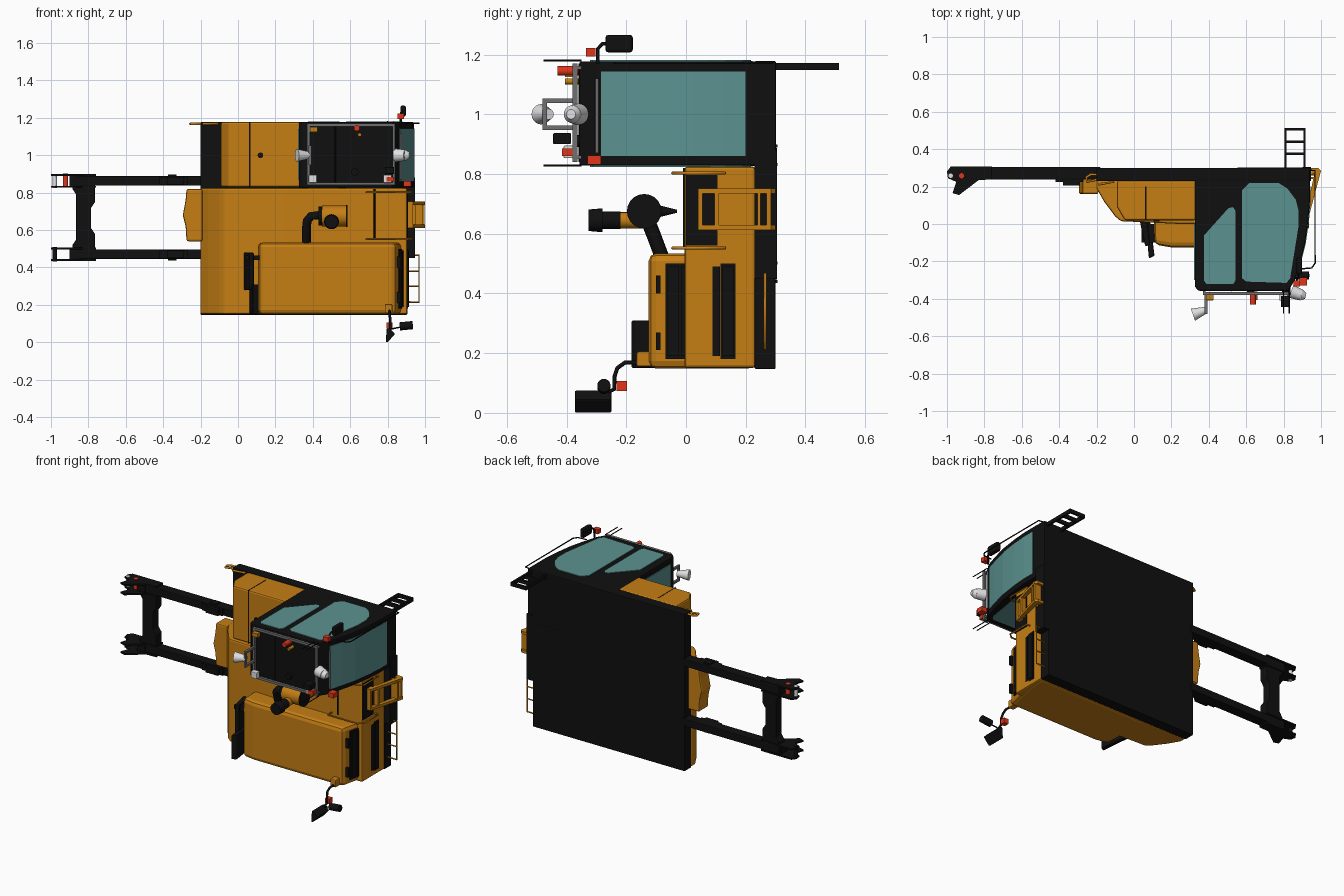
import bpy, bmesh, math
from mathutils import Vector

def mat(name, r, g, b):
    m = bpy.data.materials.new(name)
    m.diffuse_color = (r, g, b, 1)
    return m

ORANGE = mat("machine orange", 0.56, 0.21, 0.007)
BLACK = mat("black", 0.005, 0.005, 0.005)
GLASS = mat("teal glass", 0.105, 0.29, 0.28)
GREY = mat("grey metal", 0.16, 0.16, 0.16)
WHITE = mat("lamp white", 0.75, 0.75, 0.77)
RED = mat("signal red", 0.75, 0.035, 0.01)

def finish(name, bm, m, bevel=0, smooth=False):
    bmesh.ops.recalc_face_normals(bm, faces=bm.faces)
    me = bpy.data.meshes.new(name)
    bm.to_mesh(me)
    bm.free()
    me.materials.append(m)
    if smooth:
        for p in me.polygons:
            p.use_smooth = True
        me.set_sharp_from_angle(angle=math.radians(40))
    o = bpy.data.objects.new(name, me)
    bpy.context.collection.objects.link(o)
    if bevel:
        b = o.modifiers.new("bevel", "BEVEL")
        b.width, b.segments = bevel, 2
        b.limit_method, b.angle_limit = "ANGLE", math.radians(35)
    return o

def prism(name, pts, axis, a, b, m, bevel=0):
    """Extrude a 2D profile along an axis: z takes (x,y), x takes (y,z), y takes (x,z)."""
    place = {"z": lambda p, t: (p[0], p[1], t), "x": lambda p, t: (t, p[0], p[1]),
             "y": lambda p, t: (p[0], t, p[1])}[axis]
    bm = bmesh.new()
    lo = [bm.verts.new(place(p, a)) for p in pts]
    hi = [bm.verts.new(place(p, b)) for p in pts]
    bm.faces.new(lo)
    bm.faces.new(hi)
    n = len(pts)
    for i in range(n):
        bm.faces.new((lo[i], lo[(i + 1) % n], hi[(i + 1) % n], hi[i]))
    return finish(name, bm, m, bevel)

def box(name, x0, x1, y0, y1, z0, z1, m, bevel=0):
    return prism(name, [(x0, y0), (x1, y0), (x1, y1), (x0, y1)], "z", z0, z1, m, bevel)

def cyl(name, p, q, r, m, r2=None, n=20):
    p, q = Vector(p), Vector(q)
    bm = bmesh.new()
    mtx = (q - p).to_track_quat("Z", "Y").to_matrix().to_4x4()
    mtx.translation = (p + q) / 2
    bmesh.ops.create_cone(bm, cap_ends=True, segments=n, radius1=r, radius2=r if r2 is None else r2,
                          depth=(q - p).length, matrix=mtx)
    return finish(name, bm, m, smooth=True)

def tube(name, pts, r, m):
    cu = bpy.data.curves.new(name, "CURVE")
    cu.dimensions, cu.bevel_depth, cu.bevel_resolution, cu.use_fill_caps = "3D", r, 2, True
    s = cu.splines.new("POLY")
    s.points.add(len(pts) - 1)
    for sp, p in zip(s.points, pts):
        sp.co = (*p, 1)
    cu.materials.append(m)
    o = bpy.data.objects.new(name, cu)
    bpy.context.collection.objects.link(o)

def strip(name, line, off, z0, z1, m):
    """Thin plate following a line in the xy plane, thickened by off in x."""
    prism(name, line + [(x + off, y) for x, y in reversed(line)], "z", z0, z1, m)

# base plate
box("base_plate", -0.20, 0.905, 0.23, 0.30, 0.147, 1.178, BLACK, 0.004)

# main body, end bulge and side locker
prism("main_body", [(-0.20, 0.232), (-0.20, 0.19), (-0.16, 0.12), (-0.10, 0.04), (-0.07, 0.015),
                    (0.25, 0.0), (0.905, -0.005), (0.905, 0.232)], "z", 0.15, 0.825, ORANGE, 0.01)
prism("end_bulge", [(0.54, -0.2), (0.54, -0.28), (0.60, -0.285), (0.68, -0.295), (0.76, -0.285), (0.82, -0.275),
                    (0.82, -0.2)] and [(-0.19, 0.54), (-0.275, 0.54), (-0.28, 0.62), (-0.295, 0.68),
                    (-0.28, 0.76), (-0.275, 0.82), (-0.19, 0.82)], "y", 0.16, 0.26, ORANGE, 0.01)
prism("side_locker", [(-0.09, 0.232), (-0.09, 0.09), (-0.05, 0.02), (0.33, 0.02), (0.33, 0.232)],
      "z", 0.83, 1.178, ORANGE, 0.01)
box("locker_seam", 0.06, 0.066, 0.018, 0.2, 0.831, 1.179, BLACK)
cyl("locker_latch", (0.12, 0.03, 1.0), (0.12, 0.014, 1.0), 0.015, BLACK)
box("body_end_panel", 0.90, 0.91, 0.0, 0.105, 0.56, 0.797, BLACK)

# engine hood with slanted grille
prism("engine_hood", [(0.10, 0.232), (0.11, -0.11), (0.20, -0.125), (0.845, -0.125), (0.90, 0.12), (0.906, 0.232)],
      "z", 0.148, 0.534, ORANGE, 0.025)
edge = lambda y: 0.845 + (y + 0.125) * 0.055 / 0.245
strip("grille", [(edge(-0.068), -0.068), (edge(0.12), 0.12), (0.903, 0.165)], 0.006, 0.18, 0.50, BLACK)
for i in range(5):
    y = -0.062 + i * 0.046
    strip("grille_slat", [(min(edge(y), 0.902), y), (min(edge(y + 0.038), 0.902), y + 0.038)],
          0.012, 0.19, 0.49, BLACK)
for z in (0.24, 0.43):
    box("grille_hinge", 0.85, 0.872, -0.10, -0.085, z - 0.03, z + 0.03, BLACK)

# tilted black duct beside the hood
prism("duct_lower", [(0.06, 0.02), (0.085, 0.02), (0.11, -0.17), (0.08, -0.185)], "z", 0.15, 0.31, BLACK, 0.006)
prism("duct_upper", [(0.03, 0.02), (0.07, 0.02), (0.085, -0.11), (0.06, -0.12)], "z", 0.28, 0.48, BLACK, 0.006)
box("duct_bracket", 0.04, 0.12, -0.10, 0.0, 0.44, 0.465, BLACK)

# air intake: elbow, drum, cap
tube("intake_elbow", [(0.365, -0.08, 0.52), (0.365, -0.11, 0.60), (0.37, -0.13, 0.65), (0.39, -0.14, 0.675),
                      (0.44, -0.14, 0.68)], 0.024, BLACK)
cyl("intake_drum", (0.45, -0.14, 0.675), (0.58, -0.14, 0.675), 0.056, ORANGE)
cyl("drum_end", (0.578, -0.14, 0.675), (0.586, -0.14, 0.675), 0.058, BLACK)
cyl("drum_collar", (0.43, -0.14, 0.675), (0.452, -0.14, 0.675), 0.05, BLACK)
cyl("drum_outlet", (0.51, -0.09, 0.675), (0.51, -0.03, 0.675), 0.02, BLACK, 0.005)
cyl("intake_neck", (0.50, -0.13, 0.645), (0.50, -0.225, 0.645), 0.027, ORANGE)
cyl("cap_neck", (0.50, -0.22, 0.645), (0.50, -0.285, 0.645), 0.03, BLACK)
cyl("intake_cap", (0.50, -0.28, 0.645), (0.50, -0.326, 0.645), 0.04, BLACK, 0.036)

# operator cab and windows
prism("cab", [(0.325, 0.30), (0.325, -0.335), (0.345, -0.357), (0.825, -0.357), (0.86, -0.30), (0.89, -0.20),
              (0.915, -0.10), (0.932, 0.02), (0.94, 0.12), (0.94, 0.302)], "z", 0.828, 1.177, BLACK, 0.006)
door = [(0.578, 0.18), (0.615, 0.218), (0.775, 0.218), (0.82, 0.19), (0.865, 0.13), (0.88, 0.07), (0.88, -0.01),
        (0.835, -0.29), (0.815, -0.315), (0.60, -0.308), (0.578, -0.29)]
rear = [(0.375, -0.06), (0.505, 0.085), (0.53, 0.09), (0.543, 0.07), (0.543, -0.30), (0.53, -0.322),
        (0.39, -0.322), (0.375, -0.305)]
for z in (1.173, 0.824):
    prism("door_glass", door, "z", z, z + 0.008, GLASS)
    prism("rear_side_glass", rear, "z", z, z + 0.008, GLASS)
strip("windscreen", [(0.862, -0.285), (0.887, -0.20), (0.912, -0.10), (0.929, 0.02), (0.937, 0.12), (0.937, 0.20)],
      0.007, 0.86, 1.143, GLASS)
box("back_window", 0.32, 0.327, -0.30, 0.0, 0.87, 1.14, GLASS)
tube("wiper", [(0.872, -0.298, 0.87), (0.872, -0.298, 1.12)], 0.006, GREY)
box("cab_sill", 0.90, 0.945, 0.23, 0.305, 0.45, 0.88, BLACK)

# roof guard frame
for z in (0.84, 1.155):
    box("roof_rail_long", 0.37, 0.84, -0.38, -0.364, z, z + 0.015, GREY)
for x in (0.37, 0.825):
    box("roof_rail_short", x, x + 0.015, -0.38, -0.364, 0.84, 1.17, GREY)
    for z in (0.85, 1.15):
        box("roof_rail_foot", x, x + 0.012, -0.37, -0.35, z, z + 0.012, GREY)
tube("roof_seam", [(0.52, -0.357, 0.84), (0.52, -0.357, 1.17)], 0.003, BLACK)

# lamps and beacons on the roof
for z in (0.955, 1.045):
    box("lamp_bracket", 0.378, 0.392, -0.48, -0.37, z - 0.007, z + 0.007, GREY)
box("lamp_bracket_end", 0.378, 0.392, -0.48, -0.466, 0.95, 1.05, GREY)
cyl("left_lamp", (0.385, -0.46, 1.0), (0.315, -0.485, 1.0), 0.018, WHITE, 0.034)
cyl("right_lamp", (0.84, -0.36, 1.0), (0.895, -0.38, 1.0), 0.036, WHITE, 0.03)
cyl("right_lamp_back", (0.895, -0.38, 1.0), (0.918, -0.385, 1.0), 0.03, WHITE, 0.016)
for x in (0.40, 0.80):
    box("work_lamp", x - 0.022, x + 0.022, -0.41, -0.375, 0.853, 0.895, WHITE, 0.004)
box("work_lamp_red", 0.885, 0.925, -0.33, -0.285, 0.832, 0.862, RED)
box("rear_red_lamp", 0.795, 0.835, -0.415, -0.378, 0.86, 0.885, RED)
box("roof_camera", 0.785, 0.835, -0.445, -0.385, 0.90, 0.937, BLACK, 0.004)
cyl("red_beacon", (0.635, -0.36, 1.145), (0.635, -0.43, 1.145), 0.016, RED)
cyl("amber_beacon", (0.65, -0.36, 1.11), (0.65, -0.405, 1.11), 0.01, ORANGE)
box("amber_lamp", 0.385, 0.425, -0.405, -0.375, 1.125, 1.15, ORANGE)
cyl("roof_knob", (0.625, -0.35, 0.91), (0.625, -0.375, 0.91), 0.02, BLACK)
for x, z in ((0.80, 0.828), (0.83, 0.828), (0.80, 1.18), (0.83, 1.18)):
    tube("aerial", [(x, -0.35, z), (x, -0.478, z)], 0.003, BLACK)

# upper mirror and its rails
tube("upper_mirror_arm", [(0.87, -0.295, 1.17), (0.87, -0.295, 1.22), (0.875, -0.28, 1.236), (0.88, -0.25, 1.236)],
     0.006, BLACK)
box("upper_mirror", 0.868, 0.898, -0.27, -0.178, 1.207, 1.266, BLACK, 0.01)
box("upper_red_lamp", 0.852, 0.888, -0.335, -0.303, 1.193, 1.222, RED)
tube("grab_wire", [(0.92, 0.29, 1.172), (0.968, 0.285, 1.172), (0.968, -0.21, 1.172), (0.95, -0.235, 1.172),
                   (0.89, -0.24, 1.172)], 0.004, BLACK)

# lower mirror on the hood
box("mirror_mount", 0.785, 0.825, -0.165, -0.115, 0.155, 0.205, ORANGE, 0.006)
tube("lower_mirror_arm", [(0.81, -0.14, 0.168), (0.81, -0.205, 0.168), (0.81, -0.23, 0.15), (0.815, -0.24, 0.12),
                          (0.815, -0.24, 0.08), (0.81, -0.28, 0.06)], 0.007, BLACK)
prism("lower_mirror", [(0.79, 0.002), (0.80, 0.0), (0.84, 0.045), (0.81, 0.075), (0.795, 0.075)], "y",
      -0.372, -0.25, BLACK, 0.006)
box("lower_red_lamp", 0.795, 0.827, -0.232, -0.198, 0.073, 0.106, RED)
tube("round_mirror_arm", [(0.815, -0.27, 0.07), (0.90, -0.28, 0.088)], 0.004, BLACK)
cyl("round_mirror", (0.865, -0.275, 0.085), (0.935, -0.275, 0.092), 0.022, BLACK)

# access steps and handrails
for z in (0.612, 0.735):
    prism("step_side", [(0.90, 0.04), (0.935, 0.04), (1.0, 0.285), (0.985, 0.30), (0.94, 0.30), (0.965, 0.27),
                        (0.925, 0.09), (0.90, 0.07)], "z", z, z + 0.017, ORANGE)
for x0, x1, y0, y1 in ((0.91, 0.935, 0.04, 0.055), (0.92, 0.95, 0.095, 0.11), (0.94, 0.99, 0.24, 0.25),
                       (0.95, 0.997, 0.27, 0.285)):
    box("step_tread", x0, x1, y0, y1, 0.612, 0.752, ORANGE)
for z in (0.552, 0.803):
    tube("walkway_rail", [(0.685, 0.0, z), (0.685, -0.045, z), (0.90, -0.045, z), (0.93, -0.02, z), (0.93, 0.13, z),
                          (0.90, 0.13, z)], 0.005, ORANGE)
tube("walkway_edge", [(0.73, -0.005, 0.55), (0.73, -0.005, 0.82)], 0.005, BLACK)
tube("hood_rail", [(0.90, 0.265, 0.215), (0.968, 0.265, 0.215), (0.968, 0.265, 0.465), (0.90, 0.265, 0.465)],
     0.005, ORANGE)
for z in (0.30, 0.38):
    tube("hood_rail_rung", [(0.90, 0.265, z), (0.968, 0.265, z)], 0.004, ORANGE)
tube("corner_rail", [(-0.19, 0.24, 1.168), (-0.25, 0.225, 1.168), (-0.255, 0.25, 1.168), (-0.23, 0.265, 1.168),
                     (-0.12, 0.262, 1.168), (-0.11, 0.225, 1.168), (-0.19, 0.212, 1.168)], 0.007, ORANGE)

# black boarding ladder below the cab
for x in (0.81, 0.912):
    box("ladder_side", x - 0.006, x + 0.006, 0.29, 0.512, 1.148, 1.172, BLACK)
for y in (0.375, 0.44, 0.506):
    box("ladder_rung", 0.81, 0.912, y - 0.006, y + 0.006, 1.148, 1.172, BLACK)

# twin arms with forked tips
for s in (-1, 1):
    zc = 0.667 + s * 0.196
    box("arm", -0.89, -0.18, 0.238, 0.305, zc - 0.025, zc + 0.025, BLACK, 0.004)
    box("arm_sleeve", -0.42, -0.27, 0.225, 0.25, zc - 0.022, zc + 0.022, BLACK)
    box("arm_pad", -0.38, -0.29, 0.205, 0.235, zc - 0.02, zc + 0.02, BLACK)
    box("arm_lug", -0.375, -0.33, 0.245, 0.29, zc + s * 0.02, zc + s * 0.033, BLACK)
    for t in (-0.036, 0.026):
        prism("fork_plate", [(-0.76, 0.307), (-0.98, 0.307), (-1.0, 0.28), (-0.995, 0.245), (-0.95, 0.225),
                             (-0.97, 0.165), (-0.935, 0.155), (-0.83, 0.235), (-0.76, 0.238)],
              "z", zc + t, zc + t + 0.01, BLACK)
    cyl("fork_pin", (-0.98, 0.258, zc - 0.038), (-0.98, 0.258, zc + 0.038), 0.012, WHITE if s > 0 else BLACK)
    box("fork_core", -0.90, -0.84, 0.235, 0.30, zc - 0.03, zc + 0.03, BLACK)
cyl("fork_red_lamp", (-0.922, 0.258, 0.828), (-0.922, 0.258, 0.902), 0.014, RED)

# crossbar between the arms
prism("crossbar", [(-0.885, 0.885), (-0.765, 0.885), (-0.765, 0.75), (-0.785, 0.72), (-0.785, 0.61), (-0.765, 0.58),
                   (-0.765, 0.45), (-0.885, 0.45), (-0.885, 0.52), (-0.865, 0.55), (-0.865, 0.79), (-0.885, 0.82)],
      "y", 0.24, 0.30, BLACK, 0.004)
